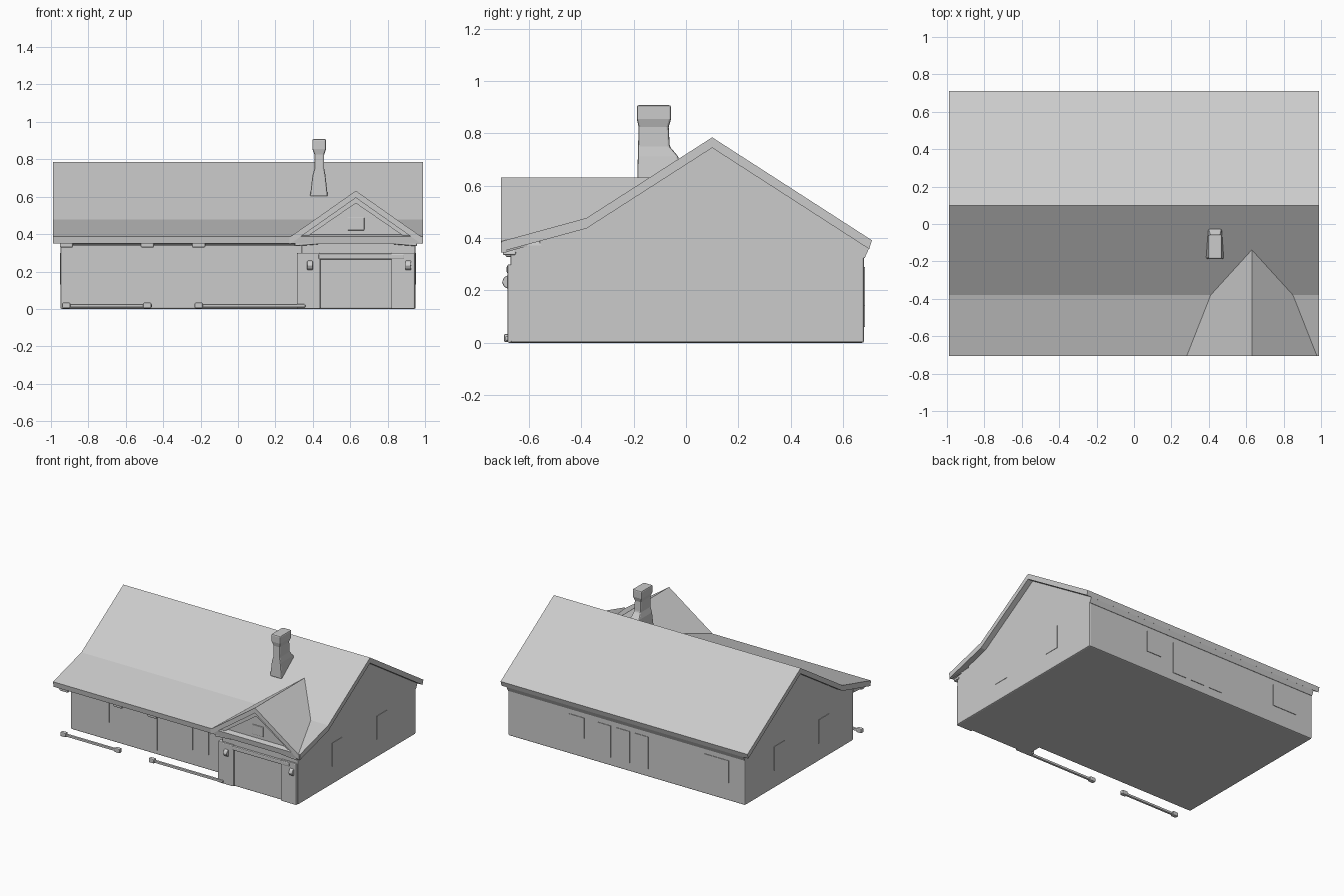
import bpy, bmesh
from mathutils import Vector

if "Cube" in bpy.data.objects:
    bpy.data.objects.remove(bpy.data.objects["Cube"])


def make(name, verts, faces, bevel=0.0):
    me = bpy.data.meshes.new(name)
    me.from_pydata(verts, [], faces)
    bm = bmesh.new()
    bm.from_mesh(me)
    bmesh.ops.recalc_face_normals(bm, faces=bm.faces)
    bm.to_mesh(me)
    bm.free()
    ob = bpy.data.objects.new(name, me)
    bpy.context.collection.objects.link(ob)
    if bevel:
        mod = ob.modifiers.new("soft_edges", 'BEVEL')
        mod.width = bevel
        mod.segments = 2
    return ob


def loft(name, a, b, bevel=0.0):
    """Solid between two matching outlines."""
    n = len(a)
    faces = [tuple(range(n)), tuple(range(n, 2 * n))]
    faces += [(i, (i + 1) % n, n + (i + 1) % n, n + i) for i in range(n)]
    return make(name, list(a) + list(b), faces, bevel)


def extrude_x(name, prof, x0, x1, bevel=0.0):
    return loft(name, [(x0, y, z) for y, z in prof], [(x1, y, z) for y, z in prof], bevel)


def extrude_y(name, prof, y0, y1, bevel=0.0):
    return loft(name, [(x, y0, z) for x, z in prof], [(x, y1, z) for x, z in prof], bevel)


def box(name, x0, x1, y0, y1, z0, z1, bevel=0.0):
    return extrude_x(name, [(y0, z0), (y1, z0), (y1, z1), (y0, z1)], x0, x1, bevel)


# House body, recessed at the front under the porch roof
extrude_x("house_walls", [(-0.56, 0), (0.68, 0), (0.68, 0.385), (0.1, 0.755),
                          (-0.38, 0.45), (-0.56, 0.40)], -0.95, 0.95, 0.008)

# Main roof: long flat back slope, kinked front slope
top = [(-0.705, 0.388), (-0.38, 0.477), (0.1, 0.785), (0.71, 0.392)]
under = [(0.70, 0.358), (0.1, 0.745), (-0.38, 0.437), (-0.70, 0.35)]
extrude_x("main_roof", top + under, -0.99, 0.99)
# Soffits along the eaves
extrude_x("back_soffit", [(0.66, 0.385), (0.70, 0.362), (0.683, 0.325), (0.66, 0.325)], -0.95, 0.95)
extrude_x("porch_beam", [(-0.70, 0.36), (-0.56, 0.40), (-0.56, 0.345), (-0.67, 0.338)], -0.95, 0.34)

# Garage wing
CX = 0.63
extrude_y("garage_walls", [(0.34, 0), (0.95, 0), (0.95, 0.38), (CX, 0.605), (0.34, 0.402)],
          -0.67, -0.30, 0.008)

# Garage gable roof, back end cut to follow the main roof's slope
outline = [(-0.355, 0.383, -0.69), (-0.22, 0.477, -0.37), (0, 0.632, -0.125),
           (0.22, 0.477, -0.37), (0.355, 0.383, -0.69)]
line = outline + [(dx, z - 0.038, y) for dx, z, y in reversed(outline)]
n = len(outline)
verts = [(CX + dx, -0.706, z) for dx, z, y in line] + [(CX + dx, y, z) for dx, z, y in line]
m = len(line)
faces = []
for i in range(n - 1):
    j, k = m - 1 - i, m - 2 - i
    faces += [(i, i + 1, k, j), (m + i, m + i + 1, m + k, m + j)]
faces += [(i, (i + 1) % m, m + (i + 1) % m, m + i) for i in range(m)]
make("garage_roof", verts, faces)

# Rake boards, eave returns, pilasters and lamps on both sides of the garage front
for s, side in ((-1, "left"), (1, "right")):
    X = lambda d: CX + s * d
    extrude_y("rake_board_" + side, [(X(0), 0.60), (X(0.32), 0.378), (X(0.32), 0.345), (X(0), 0.565)],
              -0.69, -0.66)
    extrude_y("eave_return_" + side, [(X(0.33), 0.335), (X(0.20), 0.345), (X(0.20), 0.385), (X(0.31), 0.39)],
              -0.70, -0.65, 0.006)
    a, b = sorted((X(0.19), X(0.315)))
    box("garage_pilaster_" + side, a, b, -0.682, -0.64, 0, 0.30, 0.006)
    c = X(0.245 if s < 0 else 0.28)
    extrude_x("lamp_" + side, [(-0.67, 0.20), (-0.695, 0.215), (-0.703, 0.232), (-0.695, 0.25), (-0.67, 0.265)],
              c - 0.015, c + 0.015, 0.004)
box("garage_door_header", 0.43, 0.89, -0.685, -0.65, 0.265, 0.295, 0.006)
box("gable_vent", 0.585, 0.675, -0.677, -0.66, 0.42, 0.49, 0.004)

# Chimney with a wider cap and a flared base
def ring(x0, x1, y0, y1, z):
    return [(x0, y0, z), (x1, y0, z), (x1, y1, z), (x0, y1, z)]


levels = [ring(0.385, 0.48, -0.187, -0.005, 0.60), ring(0.398, 0.468, -0.184, -0.03, 0.712),
          ring(0.409, 0.461, -0.183, -0.062, 0.75), ring(0.409, 0.461, -0.181, -0.066, 0.825),
          ring(0.397, 0.471, -0.188, -0.057, 0.855), ring(0.397, 0.471, -0.188, -0.057, 0.908)]
cv = [v for r in levels for v in r]
cf = [(0, 1, 2, 3), tuple(range(20, 24))]
cf += [(4 * l + i, 4 * l + (i + 1) % 4, 4 * l + 4 + (i + 1) % 4, 4 * l + 4 + i)
       for l in range(5) for i in range(4)]
make("chimney", cv, cf, 0.008)

# Low porch rails with knobbed ends, and matching bumps under the eave
for i, (x0, x1) in enumerate(((-0.94, -0.46), (-0.22, 0.36))):
    box(f"porch_rail_{i}", x0, x1, -0.69, -0.672, 0.008, 0.025, 0.004)
for i, x in enumerate((-0.918, -0.485, -0.21)):
    box(f"post_foot_{i}", x - 0.022, x + 0.022, -0.696, -0.666, 0.003, 0.034, 0.007)
    box(f"post_head_{i}", x - 0.035, x + 0.035, -0.69, -0.65, 0.328, 0.36, 0.007)

# Faint windows and doors
for i, (x, w, z0, z1) in enumerate(((-0.7, 0.12, 0.13, 0.29), (-0.32, 0.13, 0.03, 0.30),
                                    (-0.03, 0.12, 0.11, 0.30), (0.11, 0.10, 0.11, 0.30))):
    box(f"front_window_{i}", x - w / 2, x + w / 2, -0.564, -0.55, z0, z1)
for i, (x, w, z0) in enumerate(((0.4, 0.12, 0.14), (0.18, 0.11, 0.06), (0.03, 0.11, 0.06),
                                (-0.12, 0.11, 0.06), (-0.72, 0.2, 0.13))):
    box(f"back_window_{i}", x - w / 2, x + w / 2, 0.67, 0.684, z0, 0.29)
for s, side in ((-1, "left"), (1, "right")):
    a, b = sorted((s * 0.94, s * 0.953))
    for i, y in enumerate((-0.22, 0.29)):
        box(f"{side}_window_{i}", a, b, y - 0.06, y + 0.06, 0.13, 0.30)
